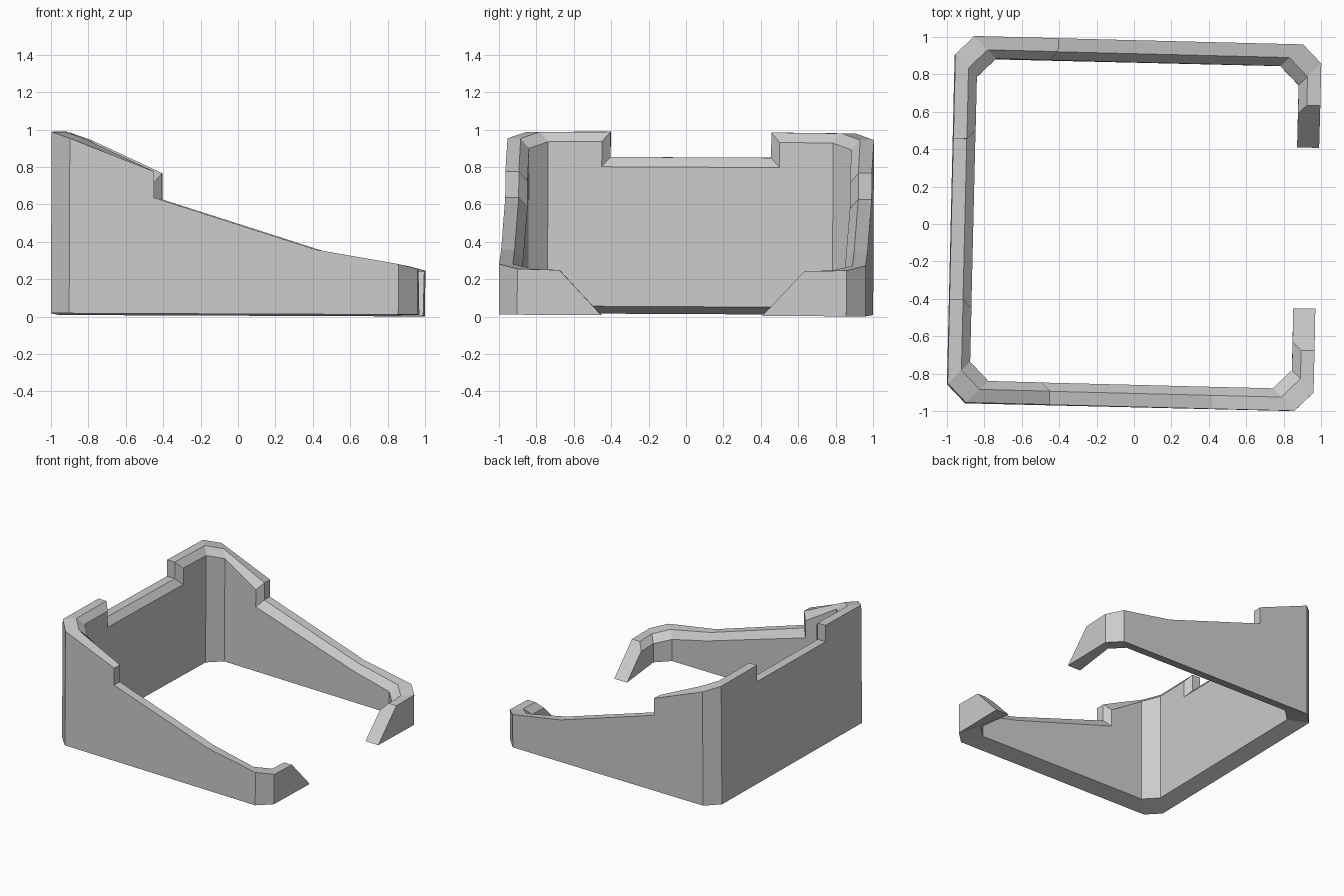
import bpy, bmesh

if "Cube" in bpy.data.objects:
    bpy.data.objects.remove(bpy.data.objects["Cube"])

BASE = 0.01
# Top edge of each outer wall for the back (+y) half:
# (x, y, z, shift of the bevel's lower edge in x, in y)
left = [(-.98, 0, .848, 0, 0), (-.98, .43, .848, 0, .045), (-.98, .43, .983, 0, .045),
        (-.98, .88, .98, 0, 0)]
side = [(-.88, .98, .945, 0, 0), (-.43, .98, .77, -.045, 0), (-.43, .98, .63, -.045, 0),
        (.44, .98, .355, 0, 0), (.88, .98, .28, 0, 0)]
end = [(.98, .88, .255, 0, 0), (.98, .655, .25, 0, -.045), (.98, .43, BASE, 0, 0)]
walls = [left, [left[-1], side[0]], side, [side[-1], end[0]], end]
RIM, THICK, DROP = .072, .118, .052

bm = bmesh.new()
cache = {}


def vert(x, y, z):
    key = (round(x, 4), round(y, 4), round(z, 4))
    if key not in cache:
        cache[key] = bm.verts.new(key)
    return cache[key]


def face(*verts):
    verts = list(dict.fromkeys(verts))
    if len(verts) > 2:
        bm.faces.new(verts)


def inset(p, d):
    """Move a plan point inward by d, on the axes where it lies near the outline."""
    x, y = p[:2]
    if abs(x) > .87:
        x -= d if x > 0 else -d
    if y > .87:
        y -= d
    return x, y


def outer_top(p):
    return vert(*p[:3])


def rim_top(p):
    return vert(*inset(p, RIM), p[2])


def inner_top(p):
    if p[2] == BASE:
        return inner_base(p)
    x, y = inset(p, THICK)
    return vert(x + p[3], y + p[4], p[2] - DROP)


def outer_base(p):
    return vert(p[0], p[1], BASE)


def inner_base(p):
    tip = p[2] == BASE
    return vert(*inset(p, THICK), BASE if tip else .05)


for wall in walls:
    a, b = wall[0], wall[-1]
    # Outer and inner wall panels
    face(outer_base(a), *[outer_top(p) for p in wall], outer_base(b))
    face(inner_base(a), *[inner_top(p) for p in wall], inner_base(b))
    for p, q in zip(wall, wall[1:]):
        if q[2] == BASE:
            # Slanted cut at the open end
            face(outer_top(p), outer_top(q), inner_top(q), inner_top(p), rim_top(p))
        else:
            # Level rim and the bevel inside it
            face(outer_top(p), outer_top(q), rim_top(q), rim_top(p))
            face(rim_top(p), rim_top(q), inner_top(q), inner_top(p))
    # Sloped underside
    face(outer_base(a), inner_base(a), inner_base(b), outer_base(b))

bmesh.ops.recalc_face_normals(bm, faces=bm.faces)
mesh = bpy.data.meshes.new("wall_frame")
bm.to_mesh(mesh)
bm.free()
# Make sure the normals point outward (first panel faces -x)
if mesh.polygons[0].normal.x > 0:
    mesh.flip_normals()

frame = bpy.data.objects.new("wall_frame", mesh)
bpy.context.collection.objects.link(frame)
# Front half by mirroring
mirror = frame.modifiers.new("front_half", 'MIRROR')
mirror.use_axis = (False, True, False)
# The whole frame sits slightly turned and tilted
frame.rotation_euler = (-.005, .004, -.0236)
